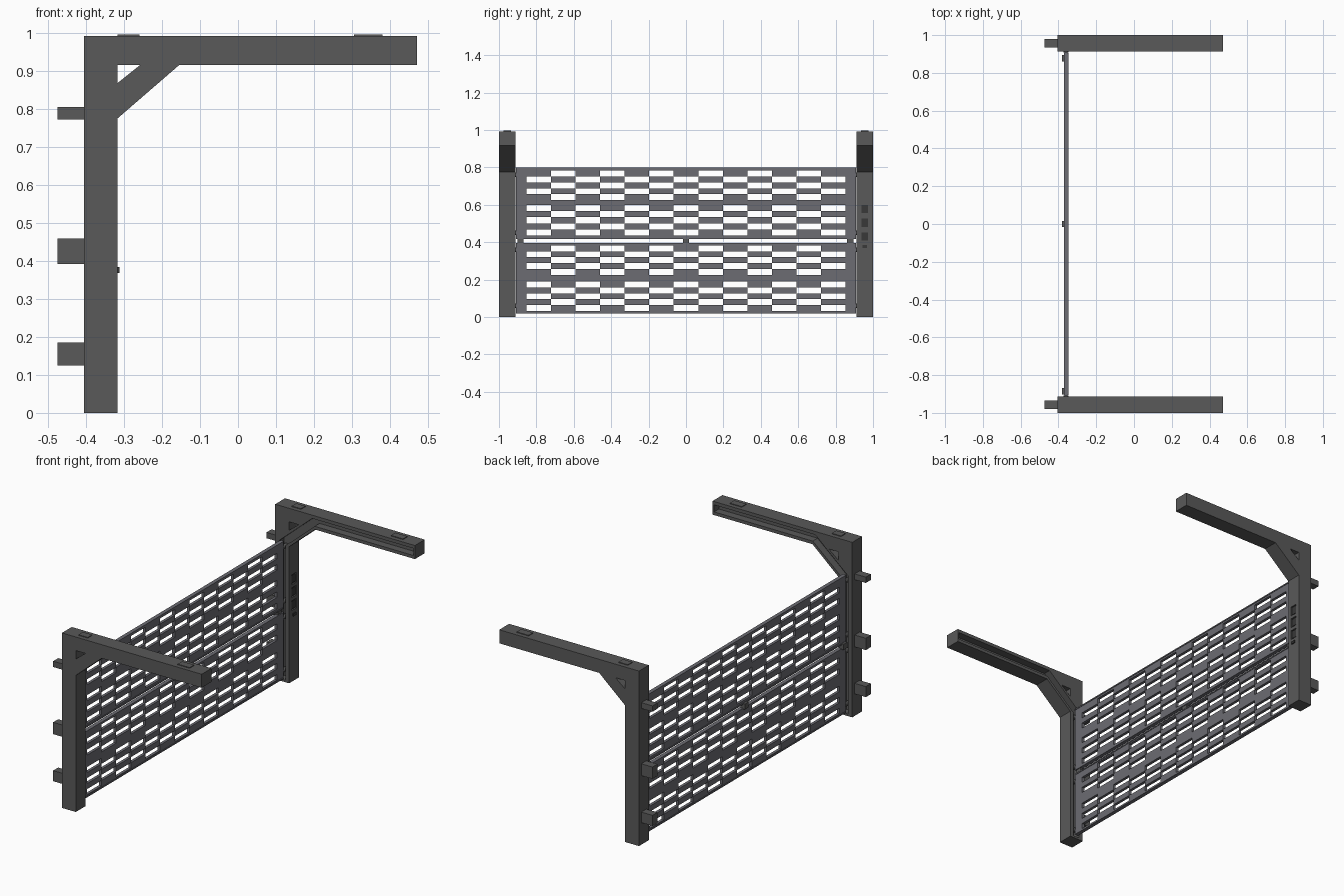
import bpy, bmesh
from mathutils import Vector

if "Cube" in bpy.data.objects:
    bpy.data.objects.remove(bpy.data.objects["Cube"])


def material(name, col):
    m = bpy.data.materials.new(name)
    m.diffuse_color = (*col, 1)
    m.use_nodes = True
    m.node_tree.nodes["Principled BSDF"].inputs["Base Color"].default_value = m.diffuse_color
    return m


DARK = material("dark_steel", (0.10, 0.10, 0.10))
BLUE = material("blue_grey_steel", (0.15, 0.15, 0.17))
BLACK = material("black_button", (0.04, 0.04, 0.04))


def finish(name, bm, mat):
    bmesh.ops.recalc_face_normals(bm, faces=bm.faces)
    me = bpy.data.meshes.new(name)
    bm.to_mesh(me)
    bm.free()
    me.materials.append(mat)
    ob = bpy.data.objects.new(name, me)
    bpy.context.collection.objects.link(ob)
    return ob


def prism(name, pts, y0, y1, mat=DARK):
    """Extrude an x-z outline along y."""
    bm = bmesh.new()
    f = bm.faces.new([bm.verts.new((x, y0, z)) for x, z in pts])
    r = bmesh.ops.extrude_face_region(bm, geom=[f])
    for v in r["geom"]:
        if isinstance(v, bmesh.types.BMVert):
            v.co.y = y1
    return finish(name, bm, mat)


def box(name, x0, x1, y0, y1, z0, z1, mat=DARK):
    return prism(name, [(x0, z0), (x1, z0), (x1, z1), (x0, z1)], y0, y1, mat)


def cut(ob, cutter):
    m = ob.modifiers.new("cut", "BOOLEAN")
    m.operation, m.solver, m.object = "DIFFERENCE", "EXACT", cutter
    bpy.context.view_layer.objects.active = ob
    bpy.ops.object.modifier_apply(modifier=m.name)
    bpy.data.objects.remove(cutter)


def offset(path, d):
    """Mitred parallel of an open path."""
    out = []
    for i, p in enumerate(path):
        dirs = []
        if i > 0:
            dirs.append((p - path[i - 1]).normalized())
        if i < len(path) - 1:
            dirs.append((path[i + 1] - p).normalized())
        n = sum((Vector((-t.y, t.x)) for t in dirs), Vector((0, 0))).normalized()
        k = n.dot(Vector((-dirs[0].y, dirs[0].x)))
        out.append(p + n * d / k)
    return out


XB, XF, XE = -0.405, -0.318, 0.472      # post back, post front, arm end
outline = [(XB, 0), (XF, 0), (XF, 0.775), (-0.155, 0.916), (XE, 0.916), (XE, 0.993), (XB, 0.993)]
gusset = [(XF, 0.868), (-0.258, 0.916), (XF, 0.916)]
track = [Vector(p) for p in ((-0.36, 0.012), (-0.36, 0.785), (-0.165, 0.954), (0.462, 0.954))]
channel = offset(track, 0.02) + offset(track, -0.02)[::-1]
buttons = [(0.55, 0.605), (0.477, 0.532), (0.403, 0.458)]

for s, side in ((1, "left"), (-1, "right")):
    # Post, arm and brace in one piece, with the roller channel inside
    frame = prism(side + "_frame", outline, s * 0.912, s * 1.0)
    cut(frame, prism("cutter", gusset, s * 0.85, s * 1.05))
    cut(frame, prism("cutter", channel, s * 0.90, s * 0.955))
    # Control panel
    if s == 1:
        for i, (a, b) in enumerate(buttons):
            cut(frame, box("cutter", XF - 0.008, XF + 0.02, 0.933, 0.978, a, b))
            box(f"button_{i}", XF - 0.0085, XF - 0.003, 0.938, 0.973, a + 0.005, b - 0.005, BLACK)
        box("key_switch", XF - 0.002, -0.312, 0.943, 0.968, 0.369, 0.384, BLACK)
    # Rear wall brackets
    for i, (a, b) in enumerate([(0.125, 0.185), (0.392, 0.459), (0.773, 0.806)]):
        box(f"{side}_wall_bracket_{i}", -0.475, XB + 0.002, s * 0.934, s * 0.979, a, b)
    # Ceiling mounting pads
    for i, (a, b) in enumerate([(-0.318, -0.26), (0.305, 0.38)]):
        box(f"{side}_ceiling_pad_{i}", a, b, s * 0.936, s * 0.976, 0.99, 0.997)
    # Rollers riding in the channel
    for z in (0.06, 0.36, 0.45, 0.76):
        bpy.ops.mesh.primitive_cylinder_add(vertices=16, radius=0.012, depth=0.04,
                                            location=(-0.36, s * 0.928, z), rotation=(1.5708, 0, 0))
        r = bpy.context.object
        r.name = side + "_roller"
        r.data.materials.append(DARK)
        bpy.ops.object.shade_smooth_by_angle()

COLS = 13
HALF = 0.853


def panel(name, z0, z1, groups, xa=-0.367, xb=-0.351):
    """Plate with checkerboard slots: each group is (bottom, top, parity)."""
    ys = [-0.91] + [-HALF + 2 * HALF * i / COLS for i in range(COLS + 1)] + [0.91]
    zs, par = [z0], [None]
    for lo, hi, p in groups:
        zs += [lo + (hi - lo) * i / 5 for i in range(6)]
        par += [(p + i) % 2 for i in range(5)] + [None]
    zs.append(z1)

    def solid(i, j):
        if not (0 <= i < len(ys) - 1 and 0 <= j < len(zs) - 1):
            return False
        return par[j] is None or not 1 <= i <= COLS or (i - 1) % 2 != par[j]

    bm = bmesh.new()

    def quad(*cs):
        bm.faces.new([bm.verts.new(c) for c in cs])

    for i in range(len(ys) - 1):
        for j in range(len(zs) - 1):
            if not solid(i, j):
                continue
            a, b, c, d = ys[i], ys[i + 1], zs[j], zs[j + 1]
            for x in (xa, xb):
                quad((x, a, c), (x, b, c), (x, b, d), (x, a, d))
            for y, k in ((a, i - 1), (b, i + 1)):
                if not solid(k, j):
                    quad((xa, y, c), (xb, y, c), (xb, y, d), (xa, y, d))
            for z, k in ((c, j - 1), (d, j + 1)):
                if not solid(i, k):
                    quad((xa, a, z), (xb, a, z), (xb, b, z), (xa, b, z))
    bmesh.ops.remove_doubles(bm, verts=bm.verts, dist=1e-5)
    finish(name, bm, BLUE)
    # Rim flanges at the top and bottom edges
    for n, z in (("bottom", z0), ("top", z1 - 0.007)):
        box(f"{name}_{n}_rim", xa - 0.003, xb + 0.003, -0.905, 0.905, z, z + 0.007, BLUE)


# Door leaves
panel("lower_door_panel", 0.02, 0.397, [(0.033, 0.19, 0), (0.226, 0.383, 1)])
panel("upper_door_panel", 0.418, 0.80, [(0.437, 0.598, 0), (0.625, 0.783, 1)])

# Hinges joining the leaves
for i, y in enumerate((-0.885, 0, 0.878)):
    box(f"hinge_{i}", -0.381, -0.353, y - 0.017, y + 0.017, 0.392, 0.424)
